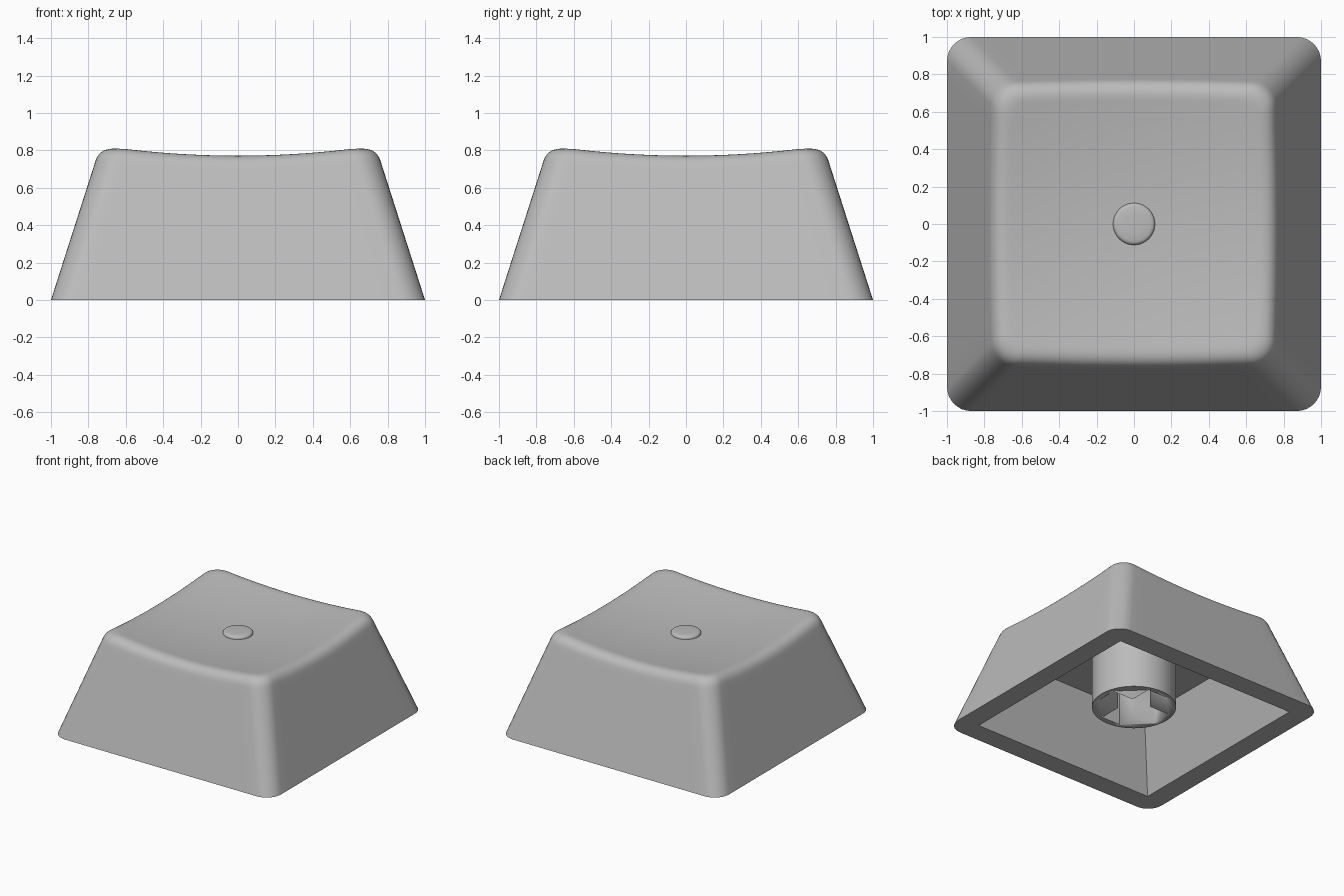
import bpy, bmesh, math

if "Cube" in bpy.data.objects:
    bpy.data.objects.remove(bpy.data.objects["Cube"])

SLOPE, CORNER = 0.32, 0.13      # wall lean and corner radius
N_SIDE, N_CORNER = 16, 8

grey = bpy.data.materials.new("warm_grey")
grey.diffuse_color = (0.5, 0.5, 0.5, 1)
grey.use_nodes = True
grey.node_tree.nodes["Principled BSDF"].inputs["Base Color"].default_value = grey.diffuse_color


def finish(bm, name, angle=35):
    bmesh.ops.remove_doubles(bm, verts=bm.verts, dist=1e-5)
    bmesh.ops.recalc_face_normals(bm, faces=bm.faces)
    me = bpy.data.meshes.new(name)
    bm.to_mesh(me)
    bm.free()
    me.materials.append(grey)
    ob = bpy.data.objects.new(name, me)
    bpy.context.collection.objects.link(ob)
    bpy.ops.object.select_all(action='DESELECT')
    ob.select_set(True)
    bpy.context.view_layer.objects.active = ob
    bpy.ops.object.shade_smooth_by_angle(angle=math.radians(angle))
    return ob


def loft(bm, rings):
    rows = [[bm.verts.new(p) for p in ring] for ring in rings]
    n = len(rows[0])
    for a, b in zip(rows, rows[1:]):
        for i in range(n):
            j = (i + 1) % n
            bm.faces.new((a[i], a[j], b[j], b[i]))
    return rows


# Rounded-square template: corner-centre factor and outward direction
template = []
for q in range(4):
    c, s = [(1, 0), (0, 1), (-1, 0), (0, -1)][q]
    local = [(1, -1 + 2 * k / N_SIDE, 1, 0) for k in range(N_SIDE)]
    for k in range(N_CORNER):
        t = math.pi / 2 * k / N_CORNER
        local.append((1, 1, math.cos(t), math.sin(t)))
    for ex, ey, nx, ny in local:
        template.append((ex * c - ey * s, ex * s + ey * c, nx * c - ny * s, nx * s + ny * c))


def place(t, half, radius):
    return (t[0] * (half - radius) + t[2] * radius, t[1] * (half - radius) + t[3] * radius)


def dish(x, y):
    return 0.724 + 0.104 * (x * x + y * y)


def ring(half, radius, z):
    return [(*place(t, half, radius), z) for t in template]


# Hollow cap: ceiling, inner walls, bottom lip, outer walls, rounded rim, dished top
columns = []
for t in template:
    z = 0.8
    for _ in range(8):
        z = dish(*place(t, 1 - SLOPE * z, CORNER))
    half = 1 - SLOPE * z
    low = z - 0.075
    p0 = (*place(t, 1 - SLOPE * low, CORNER), low)
    p1 = (*place(t, half, CORNER), z)
    xy = place(t, half - 0.085, CORNER - 0.045)
    p2 = (*xy, dish(*xy))
    base = (*place(t, 1, CORNER), 0)
    col = [base] + [tuple(b + (p - b) * f for b, p in zip(base, p0)) for f in (0.5, 0.95)]
    for k in range(9):
        u = k / 8
        col.append(tuple((1 - u) ** 2 * a + 2 * u * (1 - u) * b + u * u * c
                         for a, b, c in zip(p0, p1, p2)))
    for k in range(1, 13):
        f = 0.97 if k == 1 else 1 - (k - 1) / 12
        x, y = xy[0] * f, xy[1] * f
        col.append((x, y, dish(x, y)))
    columns.append(col)

bm = bmesh.new()
rings = [ring(0.65, 0, 0.545), ring(0.83, 0, 0)] + [list(r) for r in zip(*columns)]
rows = loft(bm, rings)
bm.faces.new(rows[0])
bm.faces.new(rows[-1])
finish(bm, "cap_shell")


def lathe(name, profile, segs=64):
    bm = bmesh.new()
    rows = loft(bm, [[(r * math.cos(2 * math.pi * i / segs), r * math.sin(2 * math.pi * i / segs), z)
                      for i in range(segs)] for r, z in profile])
    bm.faces.new(rows[0])
    bm.faces.new(rows[-1])
    return finish(bm, name)


# Small raised dot in the middle of the top
lathe("centre_dot", [(0.112, 0.70), (0.112, 0.732), (0.109, 0.740), (0.102, 0.746),
                     (0.092, 0.749), (0.05, 0.750)])

# Stem with a cross-shaped socket
stem = lathe("stem", [(0.317, 0.10), (0.317, 0.56)])
bm = bmesh.new()
L, W = 0.27, 0.085
outline = []
for c, s in [(1, 0), (0, 1), (-1, 0), (0, -1)]:
    outline += [(x * c - y * s, x * s + y * c) for x, y in ((L, -W), (L, W), (W, W))]
rows = loft(bm, [[(x, y, z) for x, y in outline] for z in (0.0, 0.5)])
bm.faces.new(rows[0])
bm.faces.new(rows[1])
cutter = finish(bm, "socket_cutter")
cutter.hide_render = True
cut = stem.modifiers.new("socket", 'BOOLEAN')
cut.object = cutter
cut.solver = 'EXACT'
bpy.ops.object.select_all(action='DESELECT')
bpy.context.view_layer.objects.active = stem
bpy.ops.object.modifier_apply(modifier=cut.name)
bpy.data.objects.remove(cutter)
